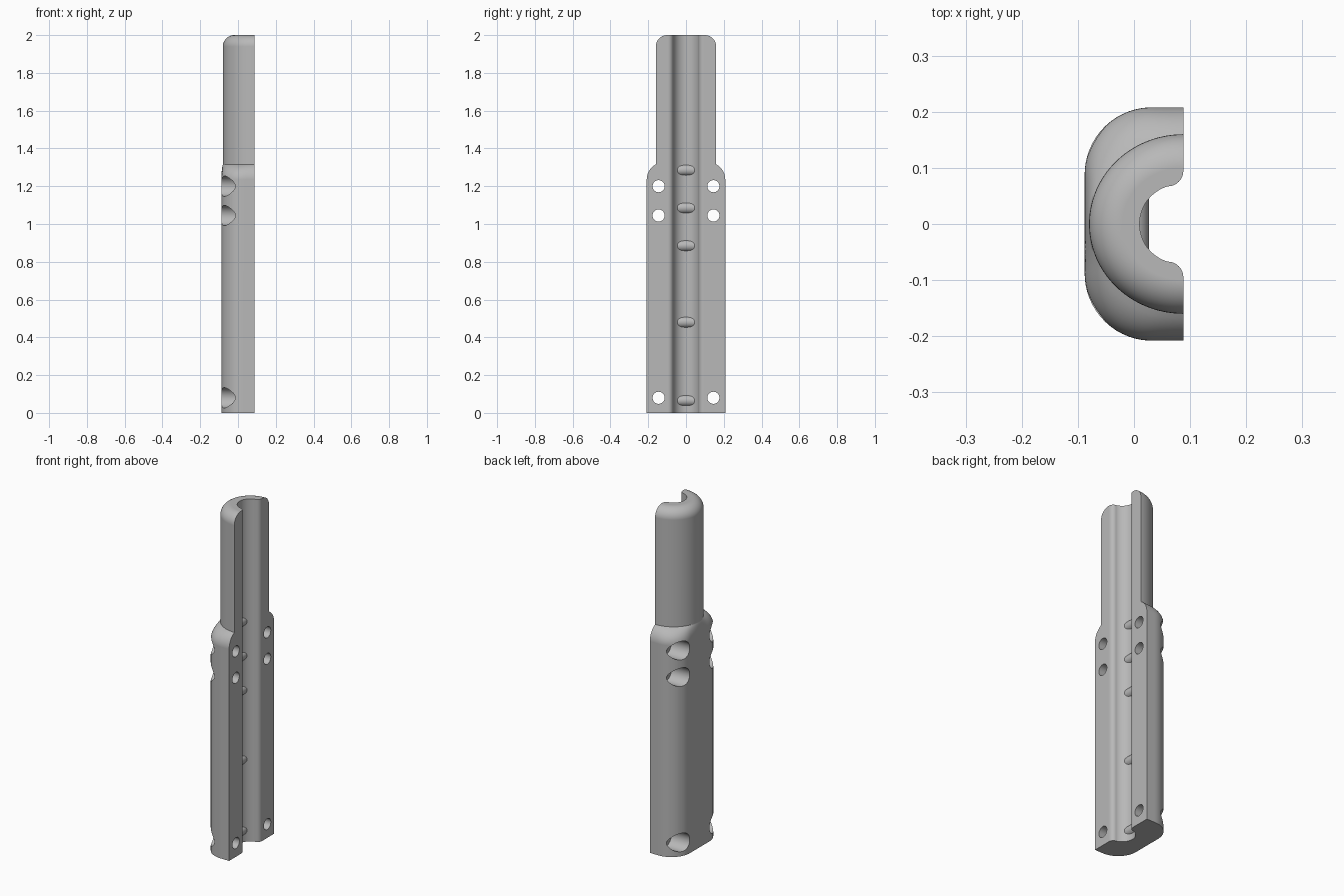
import bpy, bmesh
from math import sin, cos, pi, acos, hypot, atan2
from mathutils import Matrix

cube = bpy.data.objects.get("Cube")
if cube:
    bpy.data.objects.remove(cube)

grey = bpy.data.materials.new("plain grey")
grey.use_nodes = True
colour = (0.48, 0.48, 0.48, 1)
grey.diffuse_color = colour
grey.node_tree.nodes["Principled BSDF"].inputs["Base Color"].default_value = colour

FACE = 0.088      # x of the flat split face
HALF = 0.208      # half width of the grip
CORNER = 0.12     # rounded grip corners
STEPS = 56


def new_object(name, bm):
    bmesh.ops.recalc_face_normals(bm, faces=bm.faces)
    mesh = bpy.data.meshes.new(name)
    bm.to_mesh(mesh)
    bm.free()
    mesh.materials.append(grey)
    obj = bpy.data.objects.new(name, mesh)
    bpy.context.collection.objects.link(obj)
    return obj


def smooth(obj):
    bpy.ops.object.select_all(action='DESELECT')
    obj.select_set(True)
    bpy.context.view_layer.objects.active = obj
    bpy.ops.object.shade_smooth_by_angle(angle=0.5)


def rod(name, radius, length, axis, centre, sides=40):
    bm = bmesh.new()
    bmesh.ops.create_cone(bm, cap_ends=True, segments=sides, radius1=radius,
                          radius2=radius, depth=length)
    bm.transform(Matrix.Translation(centre) @ Matrix.Rotation(pi / 2, 4, axis))
    return new_object(name, bm)


def in_grip(x, y):
    qx = max(-x - FACE + CORNER, 0)
    qy = max(abs(y) - HALF + CORNER, 0)
    return hypot(qx, qy) <= CORNER


def grip_point(a):
    # distance to the rounded grip outline along one ray
    low, high = 0, 0.4
    for _ in range(30):
        mid = (low + high) / 2
        if in_grip(FACE - mid * sin(a), mid * cos(a)):
            low = mid
        else:
            high = mid
    return FACE - low * sin(a), low * cos(a)


def barrel_point(a, inset=0):
    return FACE - (0.168 - inset) * sin(a), (0.16 - inset) * cos(a)


angles = [pi * i / STEPS for i in range(STEPS + 1)]

# Open channel with rounded lips, drawn from -y to +y
lip = [(0.06 + 0.028 * cos(t), 0.095 - 0.028 * sin(t))
       for t in (pi / 2 * i / 8 for i in range(9))]
bend = atan2(0.067, -0.02)
end = pi - bend
bore = [(0.08 - 0.07 * cos(t), 0.07 * sin(t))
        for t in (-(pi - bend) + 2 * end * i / 28 for i in range(1, 28))]
bottom_lip = [(x, -y) for x, y in lip]
first = bore[0][1] < 0
channel = bottom_lip + (bore if first else bore[::-1]) + lip[::-1]

# Stacked outlines: grip, rounded shoulder, barrel, rounded tip
grip = [grip_point(a) for a in angles]
levels = [(0, grip)]
turn = acos(1 - 0.05 / 0.09)
for i in range(11):
    t = turn * i / 10
    mix = 0.09 * (1 - cos(t)) / 0.05
    ring = [(g[0] + (b[0] - g[0]) * mix, g[1] + (b[1] - g[1]) * mix)
            for g, b in zip(grip, map(barrel_point, angles))]
    levels.append((1.235 + 0.09 * sin(t), ring))
for i in range(11):
    t = pi / 2 * i / 10
    levels.append((1.94 + 0.06 * sin(t),
                   [barrel_point(a, 0.06 * (1 - cos(t))) for a in angles]))

bm = bmesh.new()
rings = [[bm.verts.new((x, y, z)) for x, y in outline + channel]
         for z, outline in levels]
for low, high in zip(rings, rings[1:]):
    for i in range(len(low)):
        j = (i + 1) % len(low)
        bm.faces.new((low[i], low[j], high[j], high[i]))
bm.faces.new(rings[0])
bm.faces.new(rings[-1])
body = new_object("half_shell", bm)

# Screw holes with wide counterbores from the outside
for z in (0.08, 1.045, 1.2):
    for side in (-1, 1):
        y = 0.145 * side
        for radius, centre in ((0.032, 0.05), (0.054, -0.1)):
            cutter = rod("screw_cutter", radius, 0.26, 'Y', (centre, y, z))
            cutter.hide_render = True
            cut = body.modifiers.new("hole", 'BOOLEAN')
            cut.operation = 'DIFFERENCE'
            cut.solver = 'EXACT'
            cut.object = cutter
            bpy.context.view_layer.objects.active = body
            bpy.ops.object.modifier_apply(modifier=cut.name)
            bpy.data.objects.remove(cutter)
smooth(body)
body.modifiers.new("even_shading", 'WEIGHTED_NORMAL').keep_sharp = True

# Cross pins half buried in the channel wall
for z in (0.065, 0.48, 0.885, 1.085, 1.285):
    smooth(rod("cross_pin", 0.03, 0.11, 'X', (-0.003, 0, z)))
